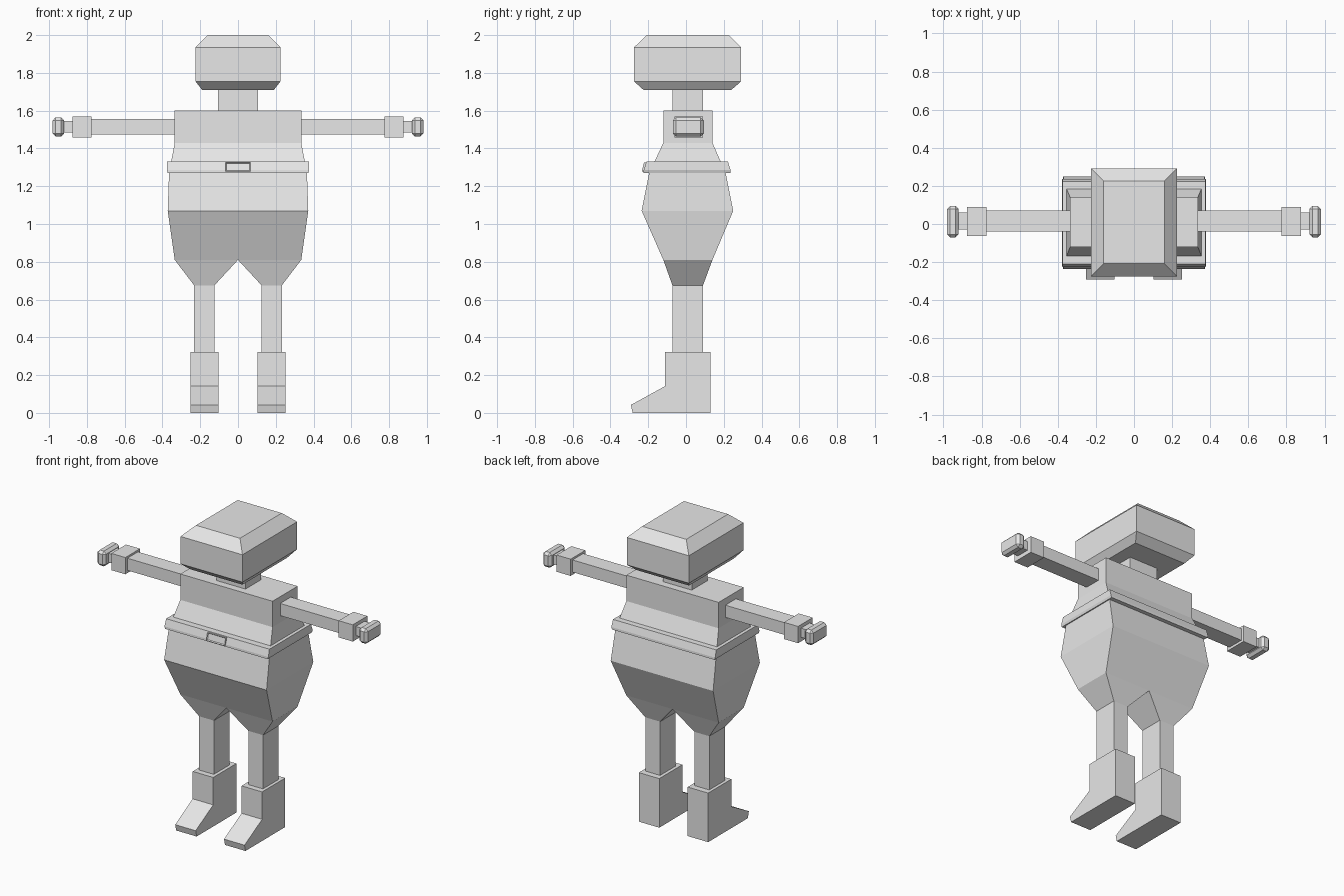
import bpy, bmesh

if "Cube" in bpy.data.objects:
    bpy.data.objects.remove(bpy.data.objects["Cube"])

grey = bpy.data.materials.new("light_grey")
grey.diffuse_color = (0.8, 0.8, 0.8, 1)
grey.use_nodes = True
grey.node_tree.nodes["Principled BSDF"].inputs["Base Color"].default_value = grey.diffuse_color


def finish(name, bm):
    bmesh.ops.recalc_face_normals(bm, faces=bm.faces)
    mesh = bpy.data.meshes.new(name)
    bm.to_mesh(mesh)
    bm.free()
    mesh.materials.append(grey)
    obj = bpy.data.objects.new(name, mesh)
    bpy.context.collection.objects.link(obj)
    return obj


def loft(name, rings):
    """Stack of rectangles, each given as (z, x0, x1, y0, y1)."""
    bm = bmesh.new()
    loops = [[bm.verts.new((x, y, z)) for x, y in ((a, c), (b, c), (b, d), (a, d))]
             for z, a, b, c, d in rings]
    for lo, hi in zip(loops, loops[1:]):
        for i in range(4):
            j = (i + 1) % 4
            bm.faces.new((lo[i], lo[j], hi[j], hi[i]))
    bm.faces.new(loops[0][::-1])
    bm.faces.new(loops[-1])
    return finish(name, bm)


def box(name, x0, x1, y0, y1, z0, z1):
    return loft(name, [(z0, x0, x1, y0, y1), (z1, x0, x1, y0, y1)])


def extrude_x(name, profile, x0, x1):
    """Prism from a (y, z) side profile."""
    bm = bmesh.new()
    a = [bm.verts.new((x0, y, z)) for y, z in profile]
    b = [bm.verts.new((x1, y, z)) for y, z in profile]
    bm.faces.new(a)
    bm.faces.new(b[::-1])
    for i in range(len(a)):
        j = (i + 1) % len(a)
        bm.faces.new((a[i], a[j], b[j], b[i]))
    return finish(name, bm)


def mirror(obj):
    mod = obj.modifiers.new("mirror", 'MIRROR')
    mod.use_mirror_merge = False


# Head with chamfered top and bottom, and neck
loft("head", [(1.71, -.19, .19, -.225, .24), (1.755, -.225, .225, -.275, .292),
              (1.935, -.225, .225, -.275, .292), (2.0, -.16, .16, -.208, .226)])
box("neck", -.105, .105, -.072, .09, 1.595, 1.715)

# Torso widening to the belly
loft("torso", [(.81, -.335, .335, -.12, .14), (1.07, -.372, .372, -.235, .25),
               (1.27, -.365, .365, -.195, .21), (1.43, -.335, .335, -.12, .14),
               (1.6, -.335, .335, -.12, .14)])

# Belt and buckle
loft("belt", [(1.27, -.372, .372, -.225, .237), (1.285, -.377, .377, -.224, .236),
              (1.33, -.375, .375, -.21, .222)])
buckle = extrude_x("buckle", [(-.2, 1.278), (-.234, 1.278), (-.222, 1.326), (-.2, 1.326)],
                   -.067, .067)
bm = bmesh.new()
bm.from_mesh(buckle.data)
front = min(bm.faces, key=lambda f: f.calc_center_median().y)
bmesh.ops.inset_region(bm, faces=[front], thickness=.007, depth=0)
bmesh.ops.translate(bm, verts=front.verts, vec=(0, .006, 0))
bm.to_mesh(buckle.data)
bm.free()

# Trouser legs tapering from the crotch, shins and boots
mirror(loft("trouser_leg", [(.675, .125, .232, -.072, .09), (.81, 0, .335, -.12, .14)]))
mirror(box("shin", .125, .232, -.072, .09, .31, .675))
mirror(extrude_x("boot", [(.13, 0), (.13, .322), (-.11, .322), (-.11, .142),
                          (-.292, .042), (-.282, 0)], .103, .252))

# Arms, cuffs, wrists and fists
mirror(box("arm", .33, .78, -.04, .07, 1.475, 1.555))
mirror(box("cuff", .775, .877, -.062, .09, 1.458, 1.568))
mirror(box("wrist", .87, .93, -.03, .06, 1.485, 1.545))
fist = box("fist", .92, .982, -.07, .094, 1.464, 1.564)
bevel = fist.modifiers.new("bevel", 'BEVEL')
bevel.width = .016
bevel.segments = 1
mirror(fist)
